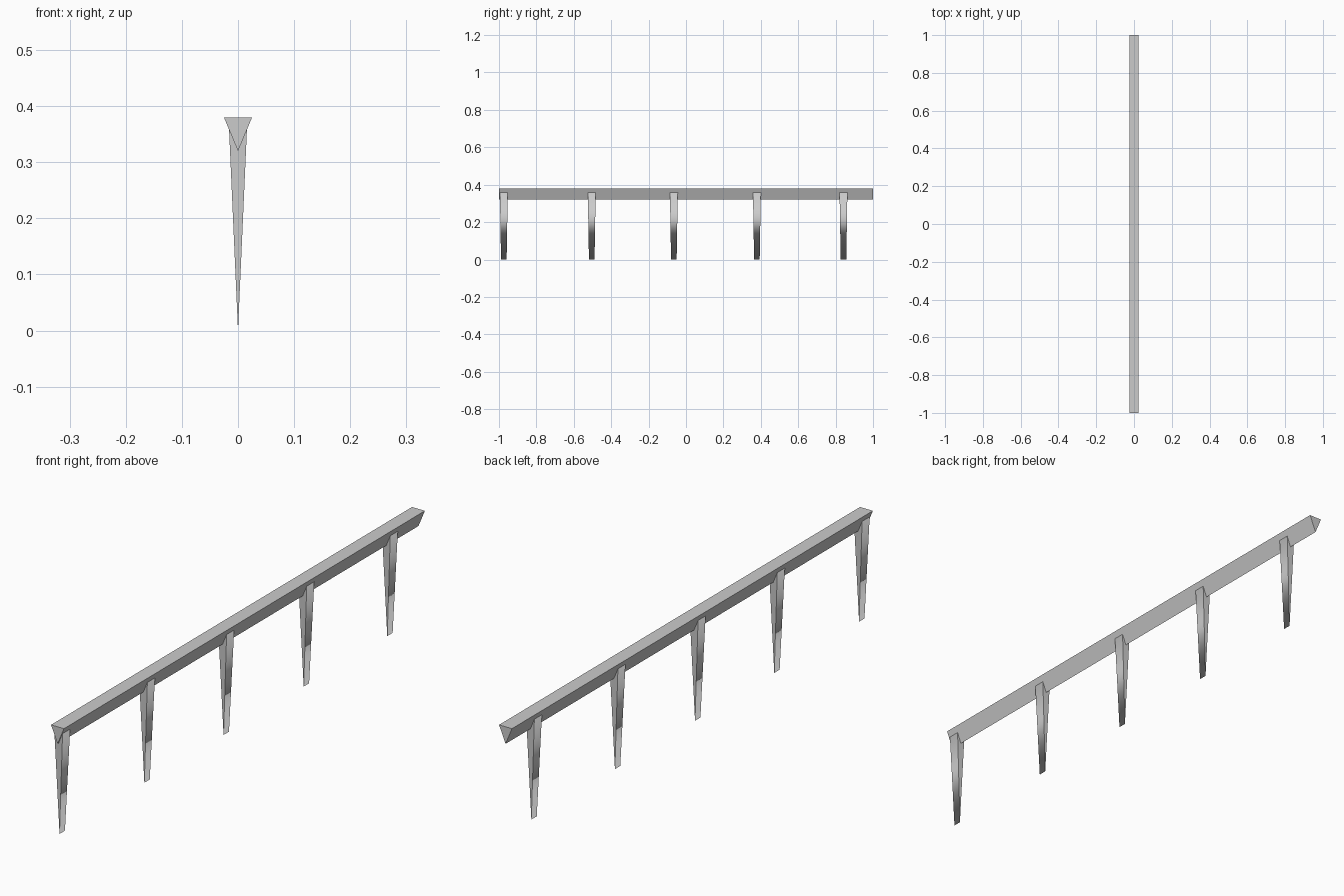
import bpy

if "Cube" in bpy.data.objects:
    bpy.data.objects.remove(bpy.data.objects["Cube"])


def make_mesh(name, verts, faces, smooth_faces=()):
    mesh = bpy.data.meshes.new(name)
    mesh.from_pydata(verts, [], faces)
    for i, poly in enumerate(mesh.polygons):
        poly.use_smooth = i in smooth_faces
    mesh.update()
    obj = bpy.data.objects.new(name, mesh)
    bpy.context.collection.objects.link(obj)
    return obj


# Rail: triangular prism, flat side up
profile = [(-0.025, 0.38), (0, 0.32), (0.025, 0.38)]
verts = [(x, y, z) for y in (-1, 1) for x, z in profile]
make_mesh("rail", verts,
          [(0, 1, 2), (5, 4, 3), (0, 3, 4, 1), (1, 4, 5, 2), (2, 5, 3, 0)])


# Legs: wedges tapering to a thin edge along the rail direction
def leg(index, y):
    top_x, top_y, top_z, foot_y = 0.016, 0.021, 0.36, 0.015
    verts = [(-top_x, y - top_y, top_z), (top_x, y - top_y, top_z),
             (top_x, y + top_y, top_z), (-top_x, y + top_y, top_z),
             (0, y - foot_y, 0), (0, y + foot_y, 0)]
    faces = [(0, 1, 2, 3), (1, 4, 5, 2), (3, 5, 4, 0),
             (0, 4, 1), (2, 5, 3)]
    # long sides are smooth across the foot edge, ends stay flat
    make_mesh(f"leg_{index}", verts, faces, smooth_faces=(0, 1, 2))


for i, y in enumerate((-0.974, -0.504, -0.065, 0.379, 0.842), 1):
    leg(i, y)
